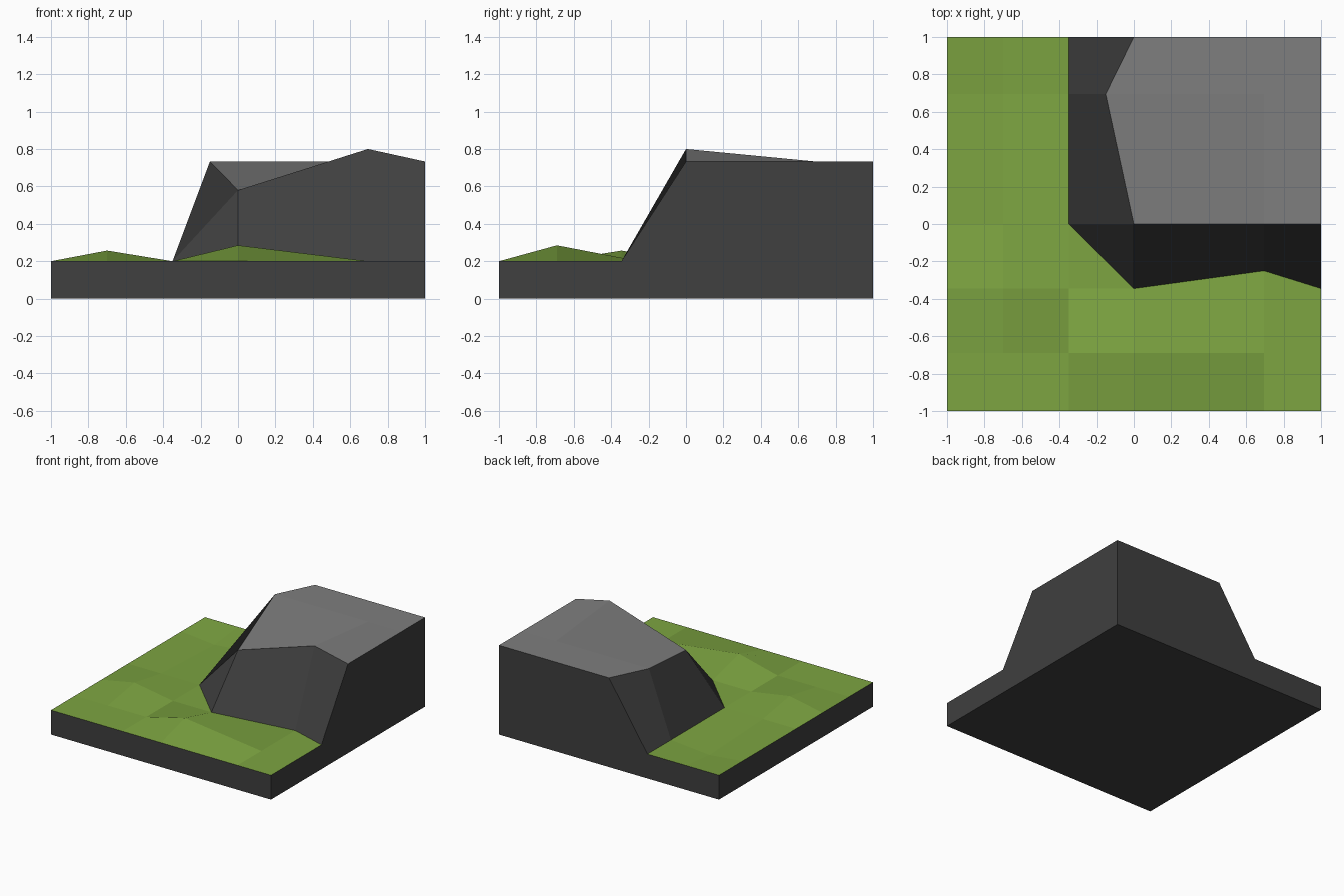
import bpy, bmesh

if "Cube" in bpy.data.objects:
    bpy.data.objects.remove(bpy.data.objects["Cube"])


def material(name, rgb):
    m = bpy.data.materials.new(name)
    m.diffuse_color = (*rgb, 1)
    m.use_nodes = True
    m.node_tree.nodes["Principled BSDF"].inputs["Base Color"].default_value = m.diffuse_color
    return m


GRASS, ROCK_TOP, ROCK_SIDE = 0, 1, 2
mats = [material("grass green", (0.205, 0.375, 0.053)),
        material("rock grey", (0.21, 0.21, 0.21)),
        material("dark rock", (0.05, 0.05, 0.05))]

# Uneven 6 x 6 terrain grid: grass low, plateau in the back right quarter
XS = [-1, -0.7, -0.35, 0, 0.695, 1]
YS = [-1, -0.69, -0.345, 0, 0.695, 1]
GROUND, PLATEAU = 0.2, 0.733
# Individually nudged grid points: bumps, a dip and an irregular cliff edge
NUDGED = {(1, 2): (-0.7, -0.345, 0.257), (3, 1): (0, -0.69, 0.285),
          (1, 4): (-0.7, 0.695, 0.17), (4, 2): (0.695, -0.25, GROUND),
          (3, 3): (0, 0, 0.58), (4, 3): (0.695, 0, 0.8),
          (3, 4): (-0.15, 0.695, PLATEAU)}

bm = bmesh.new()
grid = {}
for i, x in enumerate(XS):
    for j, y in enumerate(YS):
        z = PLATEAU if i >= 3 and j >= 3 else GROUND
        grid[i, j] = bm.verts.new(NUDGED.get((i, j), (x, y, z)))


def face(verts, mat):
    f = bm.faces.new(verts)
    f.material_index = mat


# Terrain surface
for i in range(5):
    for j in range(5):
        a, b, c, d = (grid[i, j], grid[i + 1, j],
                      grid[i + 1, j + 1], grid[i, j + 1])
        if (i, j) == (2, 2):            # cliff corner is cut diagonally
            face((a, b, d), GRASS)
            face((b, c, d), ROCK_SIDE)
        elif i >= 3 and j >= 3:
            face((a, b, c, d), ROCK_TOP)
        elif i >= 2 and j >= 2:
            face((a, b, c, d), ROCK_SIDE)
        else:
            face((a, b, c, d), GRASS)

# Side walls down to the ground, then the bottom
rim = [e for e in bm.edges if e.is_boundary]
new = bmesh.ops.extrude_edge_only(bm, edges=rim)["geom"]
for g in new:
    if isinstance(g, bmesh.types.BMVert):
        g.co.z = 0
    elif isinstance(g, bmesh.types.BMFace):
        g.material_index = ROCK_SIDE
low = [e for e in bm.edges if e.is_boundary]
for f in bmesh.ops.contextual_create(bm, geom=low)["faces"]:
    f.material_index = ROCK_SIDE
bmesh.ops.recalc_face_normals(bm, faces=bm.faces[:])

mesh = bpy.data.meshes.new("cliff_corner_terrain")
bm.to_mesh(mesh)
bm.free()
for m in mats:
    mesh.materials.append(m)
obj = bpy.data.objects.new("cliff_corner_terrain", mesh)
bpy.context.collection.objects.link(obj)
